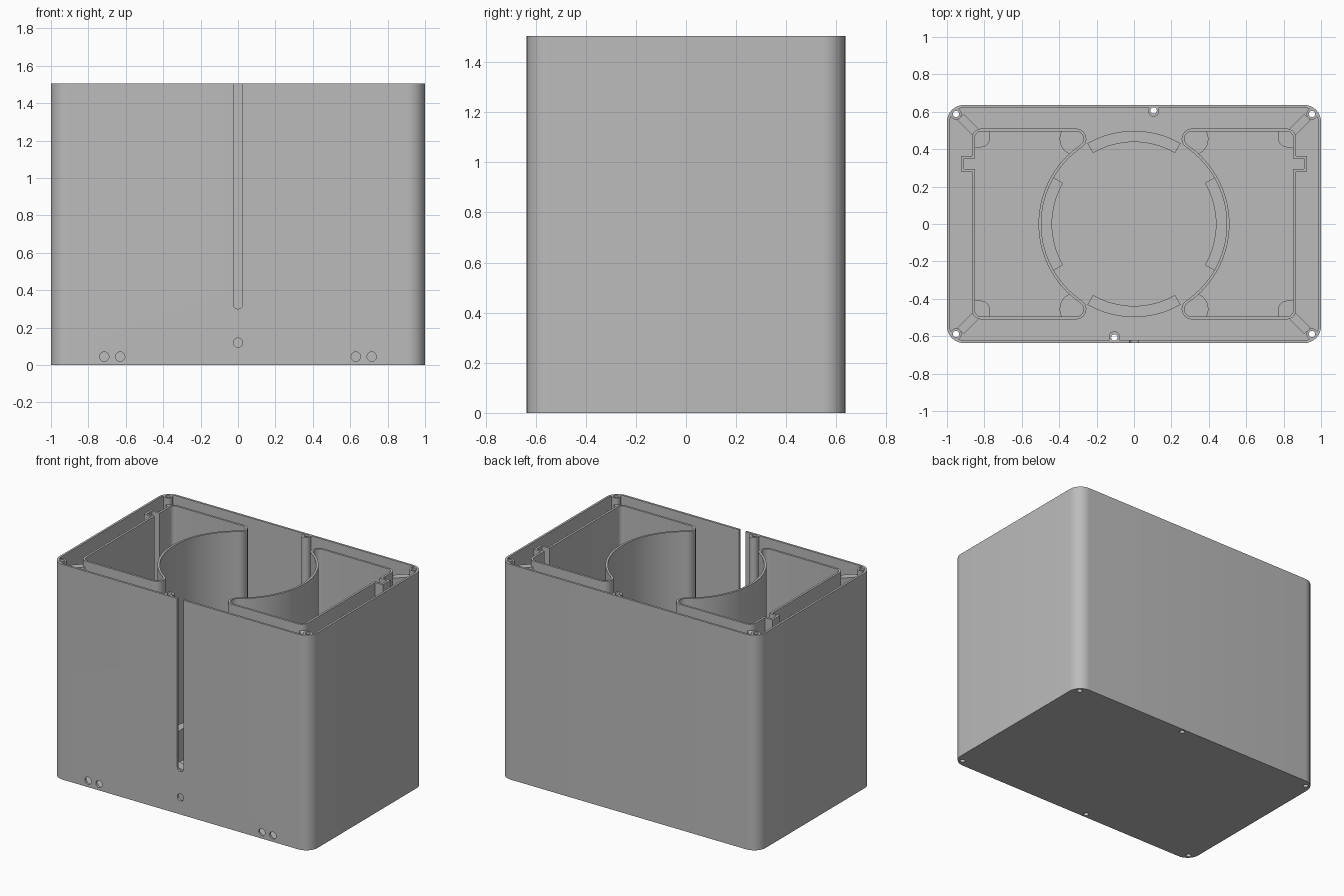
import bpy, bmesh, math

if "Cube" in bpy.data.objects:
    bpy.data.objects.remove(bpy.data.objects["Cube"])

GREY = bpy.data.materials.new("plain grey")
GREY.diffuse_color = (0.5, 0.5, 0.5, 1)
GREY.use_nodes = True
GREY.node_tree.nodes["Principled BSDF"].inputs["Base Color"].default_value = GREY.diffuse_color
TOP, FLOOR, T = 1.505, 0.015, 0.015     # height, floor and wall thickness
PAD_TOP = 0.235


def arc(cx, cy, r, a0, a1, n=10):
    pts = []
    for i in range(n + 1):
        a = math.radians(a0 + (a1 - a0) * i / n)
        pts.append((cx + r * math.cos(a), cy + r * math.sin(a)))
    return pts


def circle(cx, cy, r, n=28):
    return arc(cx, cy, r, 0, 360, n)[:-1]


def rounded_rect(hx, hy, r):
    x, y = hx - r, hy - r
    return (arc(x, y, r, 0, 90) + arc(-x, y, r, 90, 180)
            + arc(-x, -y, r, 180, 270) + arc(x, -y, r, 270, 360))


def prism(name, outlines, z0, z1, inner=None, front=False):
    """Extrude outlines; with inner, make a ring; front extrudes along y."""
    bm = bmesh.new()

    def loop(pts, z):
        return [bm.verts.new((x, z, y) if front else (x, y, z)) for x, y in pts]

    def sides(a, b):
        for i in range(len(a)):
            j = (i + 1) % len(a)
            bm.faces.new((a[i], a[j], b[j], b[i]))

    for pts in outlines:
        lo, hi = loop(pts, z0), loop(pts, z1)
        sides(lo, hi)
        if inner:
            ilo, ihi = loop(inner, z0), loop(inner, z1)
            sides(ilo, ihi)
            sides(lo, ilo)
            sides(hi, ihi)
        else:
            bm.faces.new(lo)
            bm.faces.new(hi)
    bmesh.ops.recalc_face_normals(bm, faces=bm.faces)
    me = bpy.data.meshes.new(name)
    bm.to_mesh(me)
    bm.free()
    me.materials.append(GREY)
    ob = bpy.data.objects.new(name, me)
    bpy.context.collection.objects.link(ob)
    return ob


def activate(ob):
    bpy.ops.object.select_all(action='DESELECT')
    ob.select_set(True)
    bpy.context.view_layer.objects.active = ob


def boolean(ob, cutter, op='DIFFERENCE'):
    mod = ob.modifiers.new("cut", 'BOOLEAN')
    mod.operation, mod.object, mod.solver = op, cutter, 'EXACT'
    activate(ob)
    bpy.ops.object.modifier_apply(modifier=mod.name)


def mirror(pts, sx, sy=1):
    return [(x * sx, y * sy) for x, y in pts]


# Outline of a side compartment, inset by d
TIP = (-0.31, 0.455)
TIP_ANGLE = math.degrees(math.atan2(TIP[1], -TIP[0]))
CYL_R = math.hypot(*TIP) - 0.055


def compartment(d):
    x, n0, n1 = -0.866 + d, 0.28 + d, 0.364 - d
    a = TIP_ANGLE
    return (arc(-0.816, 0.46, 0.05 - d, 180, 90)
            + arc(*TIP, 0.055 - d, 90, -a, 14)
            + arc(0, 0, CYL_R + d, 180 - a, 180 + a, 40)
            + arc(TIP[0], -TIP[1], 0.055 - d, a, -90, 14)
            + arc(-0.816, -0.46, 0.05 - d, -90, -180)
            + [(x, n0), (-0.925 + d, n0), (-0.925 + d, n1), (x, n1)])


# Screw positions
corners = [(sx * 0.952, sy * 0.588) for sx in (-1, 1) for sy in (-1, 1)]
mids = [(0.105, 0.607), (-0.105, -0.607)]

# Cutters
screw_holes = prism("screw_hole_cutter",
                    [circle(x, y, 0.017) for x, y in corners + mids], -0.1, 1.7)
wall_holes = prism("wall_hole_cutter",
                   [circle(x, 0.045, 0.025) for x in (-0.715, -0.63, 0.63, 0.715)]
                   + [circle(0, 0.12, 0.025),
                      arc(0, 0.325, 0.025, 180, 360) + [(0.025, 1.7), (-0.025, 1.7)]],
                   -0.7, -0.6, front=True)
cavity = prism("cavity_cutter", [rounded_rect(1 - T, 0.636 - T, 0.09 - T)], FLOOR, 1.7)

# Outer case with floor
case = prism("outer_case", [rounded_rect(1, 0.636, 0.09)], 0, TOP)
for cutter in (cavity, wall_holes, screw_holes):
    boolean(case, cutter)
parts = [case]

# Screw posts
posts = prism("screw_posts", [circle(x, y, 0.03) for x, y in corners]
              + [circle(x, y * 0.995, 0.03) for x, y in mids], 0.008, TOP)
boolean(posts, screw_holes)
parts.append(posts)

# Diagonal ribs from compartments to corner posts
rib = [(0.86, 0.47), (0.826, 0.504), (0.91, 0.588), (0.944, 0.554)]
ribs = prism("corner_ribs", [mirror(rib, sx, sy) for sx in (-1, 1) for sy in (-1, 1)],
             0.008, 1.46)
boolean(ribs, screw_holes)
parts.append(ribs)

# Compartment walls and their corner supports
for side, sx in (("left", 1), ("right", -1)):
    parts.append(prism(side + "_compartment_wall", [mirror(compartment(0), sx)],
                       0.008, TOP, inner=mirror(compartment(T), sx)))
    region = prism("support_clip", [mirror(compartment(0.006), sx)], 0.01, 1)
    shapes = []
    for sy in (-1, 1):
        shapes.append(mirror([(-0.9, 0.55), (-0.9, 0.41)]
                             + arc(-0.82, 0.46, 0.05, 270, 360)
                             + [(-0.77, 0.55)], sx, sy))
        shapes.append(mirror(circle(TIP[0], TIP[1], 0.088), sx, sy))
    supports = prism(side + "_corner_supports", shapes, 0.008, PAD_TOP)
    boolean(supports, region, 'INTERSECT')
    parts.append(supports)
    bpy.data.objects.remove(region)

# Four curved ledges in the round bay
parts.append(prism("round_bay_ledges",
                   [arc(0, 0, 0.498, a - 30, a + 30, 16) + arc(0, 0, 0.438, a + 30, a - 30, 16)
                    for a in (0, 90, 180, 270)], 0.008, PAD_TOP))

for cutter in (screw_holes, wall_holes, cavity):
    bpy.data.objects.remove(cutter)
for ob in parts:
    activate(ob)
    bpy.ops.object.shade_smooth_by_angle(angle=math.radians(30))
